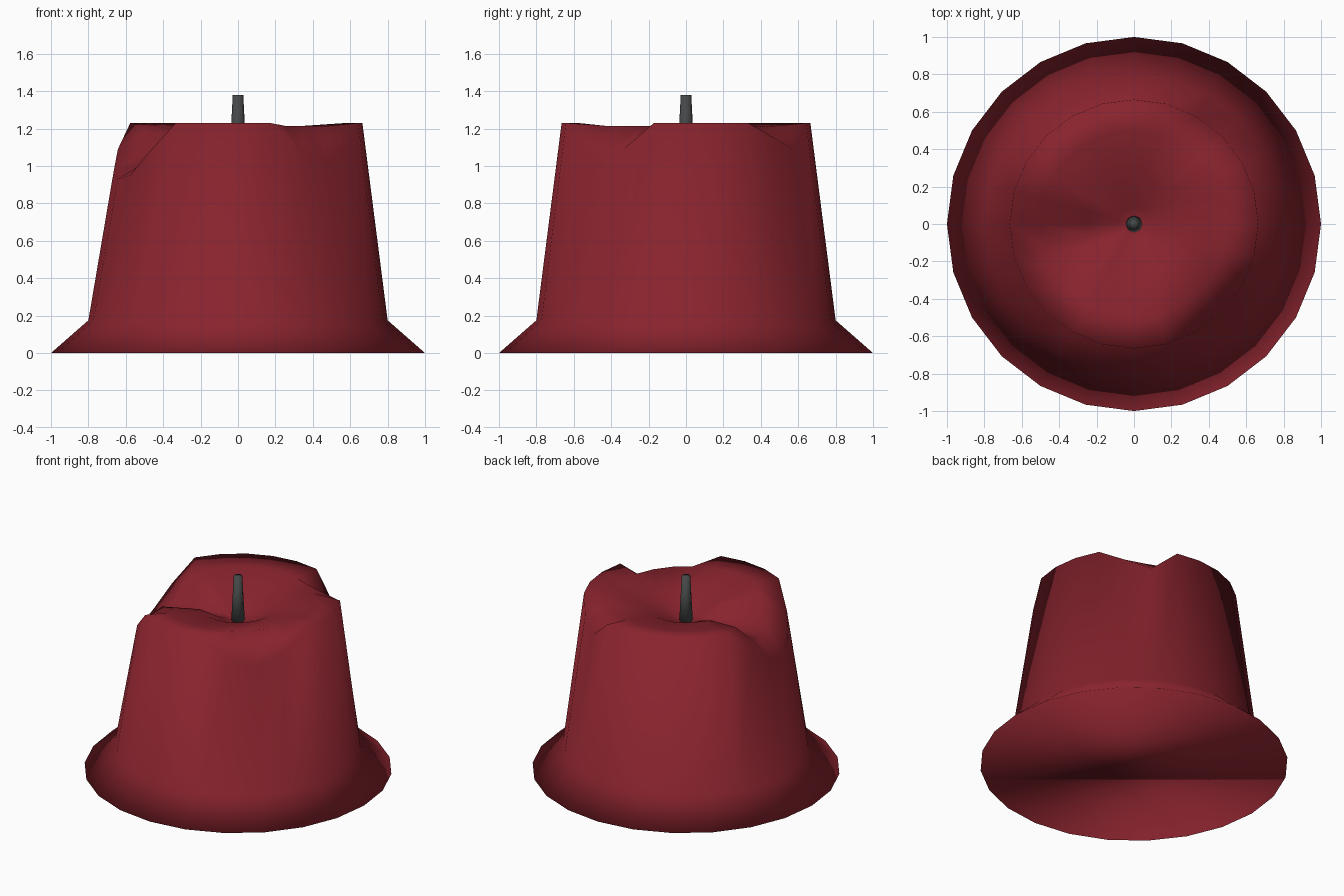
import bpy, bmesh
from math import sin, cos, radians

if "Cube" in bpy.data.objects:
    bpy.data.objects.remove(bpy.data.objects["Cube"])

SIDES = 24


def material(name, rgb):
    m = bpy.data.materials.new(name)
    m.diffuse_color = (*rgb, 1)
    m.use_nodes = True
    m.node_tree.nodes["Principled BSDF"].inputs["Base Color"].default_value = m.diffuse_color
    return m


def lathe(name, rings, sides, mat, cap_top_z=None):
    """Stack of (radius, height function of angle in degrees) rings, smooth shaded."""
    bm = bmesh.new()
    loops = []
    for r, height in rings:
        loop = []
        for i in range(sides):
            deg = i * 360 / sides
            a = radians(deg)
            loop.append(bm.verts.new((r * cos(a), r * sin(a), height(round(deg)))))
        loops.append(loop)
    for lo, hi in zip(loops, loops[1:]):
        for i in range(sides):
            j = (i + 1) % sides
            bm.faces.new((lo[i], lo[j], hi[j], hi[i]))
    bm.faces.new(loops[0][::-1])
    if cap_top_z is None:
        bm.faces.new(loops[-1])
    else:
        tip = bm.verts.new((0, 0, cap_top_z))
        for i in range(sides):
            bm.faces.new((loops[-1][i], loops[-1][(i + 1) % sides], tip))
    for f in bm.faces:
        f.smooth = True
    me = bpy.data.meshes.new(name)
    bm.to_mesh(me)
    bm.free()
    me.materials.append(mat)
    ob = bpy.data.objects.new(name, me)
    bpy.context.collection.objects.link(ob)
    return ob


def level(z, melted={}):
    """Constant height, except at the melted angles."""
    return lambda deg: melted.get(deg, z)


# melted notches in the rim: left spill, back-right nick, front-right slump
rim_dips = {165: 1.09, 180: 0.97, 195: 0.93, 210: 0.95, 225: 1.08,
            45: 1.15, 60: 1.09,
            330: 1.09, 315: 1.03, 300: 1.09}
# channel from the wick pool out to the left spill
shoulder_dips = {165: 1.19, 180: 1.07, 195: 1.03, 210: 1.06, 225: 1.2}
pool_dips = {165: 1.15, 180: 1.08, 195: 1.06, 210: 1.08}

# wax body with flared foot and dished top
lathe("candle_body", [
    (1.0, level(0)),
    (0.8, level(0.175)),
    (0.665, level(1.23, rim_dips)),
    (0.5, level(1.215, shoulder_dips)),
    (0.25, level(1.16, pool_dips)),
    (0.09, level(1.08)),
], SIDES, material("red_wax", (0.25, 0.017, 0.027)), cap_top_z=1.05)

# wick
lathe("wick", [(0.048, level(1.0)), (0.028, level(1.38))], 8,
      material("dark_wick", (0.06, 0.065, 0.065)))
